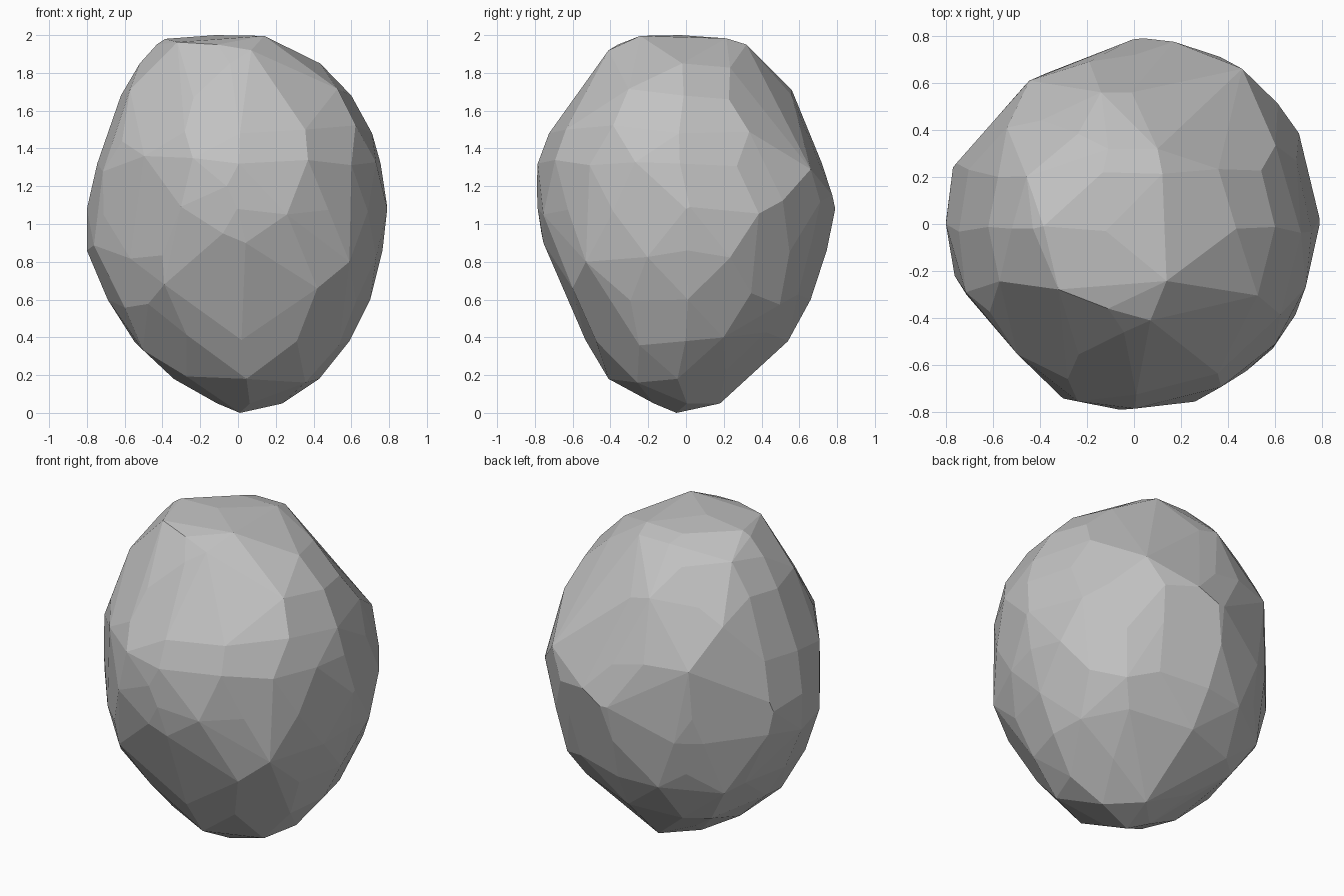
import bpy, bmesh, math, random
from mathutils import Vector

default_cube = bpy.data.objects.get("Cube")
if default_cube:
    bpy.data.objects.remove(default_cube, do_unlink=True)

random.seed(11)

# Height rings: height, right edge, left edge, front edge, back edge, corners
rings = [
    (.05, -.11, .235, -.17, .18, 4),
    (.18, -.34, .43, -.41, .32, 8),
    (.38, -.55, .59, -.545, .54, 12),
    (.6, -.69, .70, -.64, .66, 16),
    (.86, -.80, .765, -.73, .745, 16),
    (1.08, -.80, .79, -.785, .785, 16),
    (1.32, -.745, .755, -.785, .72, 16),
    (1.48, -.69, .71, -.725, .65, 12),
    (1.68, -.62, .60, -.585, .56, 12),
    (1.85, -.52, .435, -.46, .42, 12),
    (1.95, -.43, .21, -.36, .32, 8),
    (1.98, -.385, .12, -.24, .22, 4),
]

# Outermost points of the stone: bottom, top and the four sides
tips = [(.01, -.05, 0), (-.12, -.03, 2), (-.8, -.01, .95),
        (.79, .02, 1.09), (.04, .79, 1.08), (-.06, -.79, 1.2)]

# Blunt corners where the broad facets meet, front then back
front_corners = [(-.39, -.61, .68), (-.08, -.765, .95), (.04, -.755, .9),
                 (.17, -.47, .32), (.42, -.6, .66), (.59, -.53, .8),
                 (.07, -.41, 1.92)]
back_corners = [(-.14, .56, 1.71), (-.445, .61, 1.35), (-.54, .41, 1.58),
                (.17, .775, 1.15), (.46, .66, 1.29), (.1, .32, 1.95),
                (-.4, .57, .69), (-.7, .3, .83), (-.77, .24, 1.05)]

# Broad worn flats: outward normal and distance from the origin
flats = [
    (Vector((.46, .66, .6)), 1.42),
    (Vector((.147, .89, .424)), 1.21),
    (Vector((.1, -.902, -.42)), .32),
    (Vector((-.76, -.65, 0)), .737),
    (Vector((-.75, .66, 0)), .737),
    (Vector((-.4, .917, 0)), .737),
]


def wear_down(point):
    """Press a point back onto every flat that it sticks out of."""
    for normal, distance in flats:
        excess = point.dot(normal) - distance
        if excess > 0:
            point = point - normal * excess
    return point


def ring_points(ring):
    """Irregular corners around one oval, exact at its four extremes."""
    height, right, left, front, back, corners = ring
    centre_x, radius_x = (left + right) / 2, (left - right) / 2
    centre_y, radius_y = (back + front) / 2, (back - front) / 2
    for corner in range(corners):
        extreme = corner % (corners // 4) == 0
        drift = 0 if extreme else random.uniform(-.35, .35)
        swell = 1 if extreme else random.uniform(.995, 1.02)
        wobble = 0 if extreme else random.uniform(-.05, .05)
        angle = (corner + drift) * math.tau / corners
        yield wear_down(Vector((
            centre_x + radius_x * swell * math.cos(angle),
            centre_y + radius_y * swell * math.sin(angle),
            height + wobble)))


# Rock body: a faceted hull around all the corners
bm = bmesh.new()
for ring in rings:
    for point in ring_points(ring):
        bm.verts.new(point)
for point in tips + front_corners + back_corners:
    bm.verts.new(point)
hull = bmesh.ops.convex_hull(bm, input=bm.verts[:])
spare = {item for key in ("geom_interior", "geom_unused")
         for item in hull[key] if isinstance(item, bmesh.types.BMVert)}
bmesh.ops.delete(bm, geom=list(spare), context="VERTS")

# Merge nearly level facets into larger planes
bmesh.ops.dissolve_limit(bm, angle_limit=math.radians(4),
                         verts=bm.verts[:], edges=bm.edges[:])
bmesh.ops.recalc_face_normals(bm, faces=bm.faces[:])

mesh = bpy.data.meshes.new("rock")
bm.to_mesh(mesh)
bm.free()
rock = bpy.data.objects.new("rock", mesh)
bpy.context.collection.objects.link(rock)

# Plain stone colour
stone = bpy.data.materials.new("stone grey")
stone.use_nodes = True
colour = (.54, .54, .54, 1)
stone.diffuse_color = colour
stone.node_tree.nodes["Principled BSDF"].inputs["Base Color"].default_value = colour
mesh.materials.append(stone)
